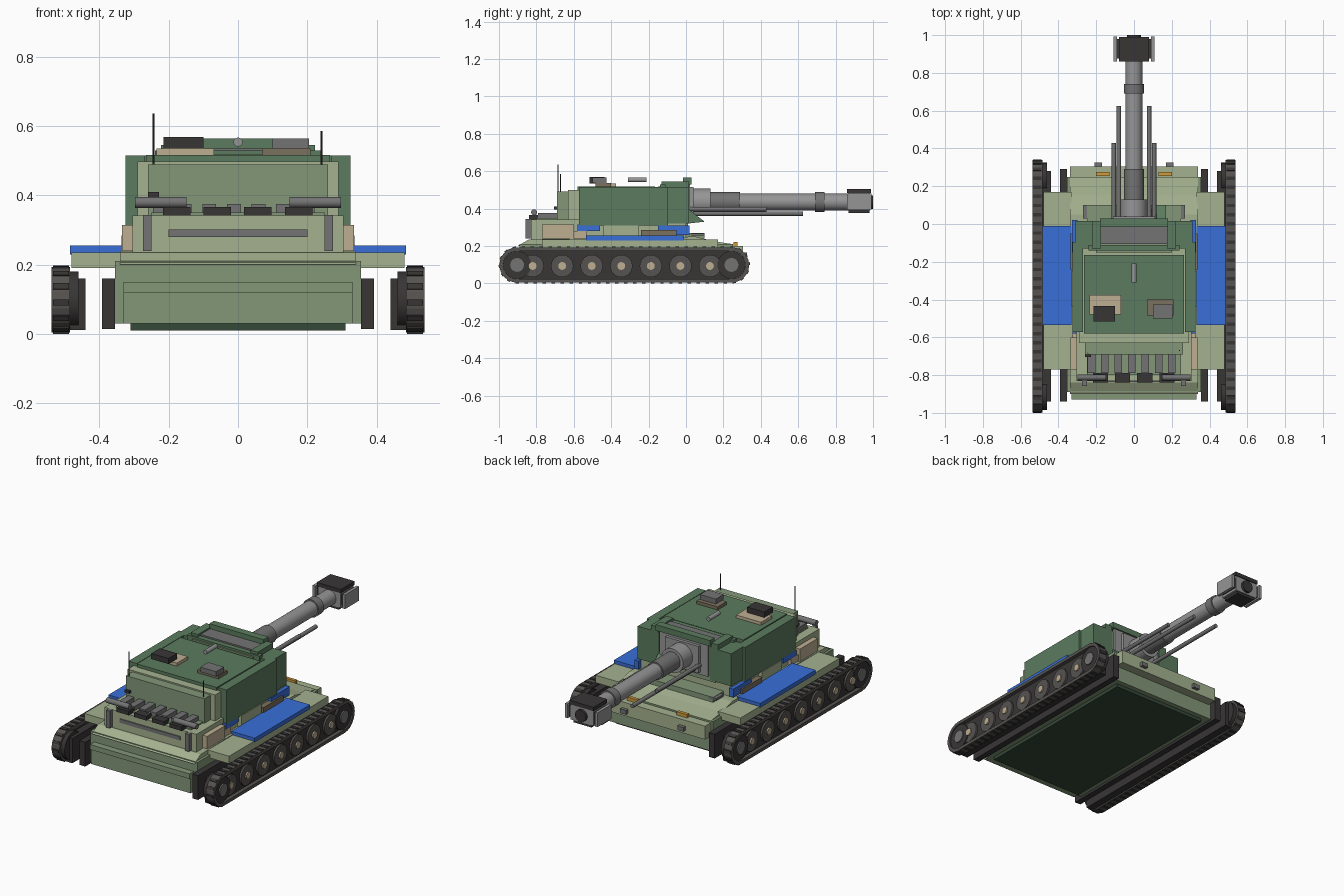
import bpy, bmesh, math
from mathutils import Matrix, Vector

if "Cube" in bpy.data.objects:
    bpy.data.objects.remove(bpy.data.objects["Cube"])

COL = dict(green=(.36, .48, .37), mid=(.51, .59, .47), light=(.64, .69, .56), tan=(.74, .68, .57),
           brown=(.48, .44, .37), blue=(.23, .43, .84), dark=(.23, .22, .22), grey=(.45, .45, .45),
           steel=(.58, .58, .58), rubber=(.34, .33, .32), amber=(.8, .6, .25), belly=(.22, .29, .23))
MATS = {}
for n, c in COL.items():
    MATS[n] = bpy.data.materials.new(n + "_paint")
    MATS[n].diffuse_color = (*[v ** 2.2 for v in c], 1)


def finish(bm, name, col):
    bmesh.ops.recalc_face_normals(bm, faces=bm.faces)
    me = bpy.data.meshes.new(name)
    bm.to_mesh(me)
    bm.free()
    me.materials.append(MATS[col])
    ob = bpy.data.objects.new(name, me)
    bpy.context.collection.objects.link(ob)
    return ob


def boxes(name, col, *specs, mirror=False):
    """each spec: x0, x1, y0, y1, z0, z1"""
    bm = bmesh.new()
    for s in specs:
        for sg in ((1, -1) if mirror else (1,)):
            c = Vector((sg * (s[0] + s[1]) / 2, (s[2] + s[3]) / 2, (s[4] + s[5]) / 2))
            d = Matrix.Diagonal((s[1] - s[0], s[3] - s[2], s[5] - s[4], 1))
            bmesh.ops.create_cube(bm, size=1, matrix=Matrix.Translation(c) @ d)
    return finish(bm, name, col)


def rods(name, col, axis, r, *specs, mirror=False, n=20):
    """each spec: start point x, y, z and length along the axis"""
    bm = bmesh.new()
    rot = {'x': Matrix.Rotation(math.pi / 2, 4, 'Y'), 'y': Matrix.Rotation(-math.pi / 2, 4, 'X'),
           'z': Matrix.Identity(4)}[axis]
    for x, y, z, l in specs:
        for sg in ((1, -1) if mirror else (1,)):
            c = Vector((x, y, z))
            c['xyz'.index(axis)] += l / 2
            c.x *= sg
            bmesh.ops.create_cone(bm, cap_ends=True, segments=n, radius1=r, radius2=r, depth=l,
                                  matrix=Matrix.Translation(c) @ rot)
    ob = finish(bm, name, col)
    for p in ob.data.polygons:
        p.use_smooth = len(p.vertices) == 4
    ob.data.set_sharp_from_angle(angle=math.radians(40))
    return ob


def prism(name, col, pts, *spans):
    """y,z profile extruded along x over each span"""
    bm = bmesh.new()
    for x0, x1 in spans:
        f = bm.faces.new([bm.verts.new((x0, y, z)) for y, z in pts])
        g = bmesh.ops.extrude_face_region(bm, geom=[f])
        bmesh.ops.translate(bm, vec=(x1 - x0, 0, 0),
                            verts=[v for v in g['geom'] if isinstance(v, bmesh.types.BMVert)])
    return finish(bm, name, col)


# Hull
boxes("hull", "mid", (-.355, .355, -.89, .25, .03, .21))
boxes("belly_plate", "belly", (-.31, .31, -.86, .22, .01, .03))
boxes("rear_ledge", "mid", (-.33, .33, -.93, -.89, .12, .15), (-.33, .33, -.92, -.89, .03, .12))
boxes("nose_plate", "light", (-.34, .34, .25, .305, .12, .2))
prism("glacis", "light", [(.25, .2), (.25, .21), (.15, .225), (.05, .25), (.05, .2)], (-.34, .34))
boxes("fenders", "light", (.33, .48, -.77, .17, .19, .235), mirror=True)
prism("hull_shoulder", "light", [(-.9, .2), (-.84, .235), (.05, .25), (.1, .2)], (-.34, .34))
boxes("fender_blue_panels", "blue", (.33, .485, -.535, -.01, .23, .255), mirror=True)
boxes("marker_lamps", "amber", (.13, .2, .255, .275, .2, .22), mirror=True)
boxes("tow_hooks", "grey", (.17, .21, .3, .325, .14, .165), mirror=True)
boxes("superstructure", "light", (-.305, .305, -.83, .0, .21, .342))
boxes("front_deck_step", "mid", (-.25, .25, 0, .1, .24, .27))
boxes("deck_latches", "grey", (.22, .27, .03, .1, .255, .268), mirror=True)

# Stowage on the hull sides
boxes("stowage_tan", "tan", (.305, .335, -.77, -.6, .24, .315), (.305, .325, -.6, -.53, .24, .28), mirror=True)
boxes("stowage_brown", "brown", (.305, .337, -.24, -.05, .255, .285), mirror=True)
boxes("stowage_blue", "blue", (.3, .328, -.15, .02, .26, .31), (.3, .325, -.58, -.46, .28, .315), mirror=True)
boxes("stowage_green", "light", (.3, .33, -.44, -.25, .24, .31), mirror=True)

# Rear plate fittings and engine rack
boxes("rear_brackets", "grey", (.25, .274, -.857, -.83, .24, .343), mirror=True)
boxes("rear_slot", "grey", (-.2, .2, -.836, -.83, .28, .302))
boxes("rack_base", "mid", (-.25, .25, -.8, -.66, .335, .35))
boxes("rack_slats", "grey", *[(-.245 + i * .071, -.205 + i * .071, -.79, -.67, .345, .375) for i in range(7)])
boxes("rear_blocks", "dark", *[(c - .04, c + .04, -.84, -.79, .342, .366) for c in (-.177, -.06, .057, .175)])
rods("rear_tubes", "grey", 'x', .016, (.148, -.812, .38, .15), mirror=True)

# Turret
boxes("turret_bustle", "mid", (-.26, .26, -.69, -.56, .34, .49))
boxes("turret_body", "light", (-.29, .29, -.63, -.04, .31, .498))
boxes("turret_roof", "green", (-.265, .265, -.58, -.165, .49, .517))
boxes("side_armour", "green", (.27, .325, -.573, -.095, .31, .515), mirror=True)
boxes("front_cheeks", "green", (.17, .31, -.13, .015, .32, .515), (.175, .222, -.13, .015, .5, .545), mirror=True)
boxes("turret_front", "mid", (-.2, .2, -.15, .01, .31, .518))
boxes("front_brow", "green", (-.18, .18, -.015, .03, .53, .565), (-.24, .24, -.14, -.11, .49, .53))
boxes("brow_plate", "grey", (-.18, .18, -.105, -.01, .515, .536))
prism("cheek_wedges", "green", [(.01, .32), (.1, .33), (.06, .36), (.01, .4)], (.07, .17))

# Roof fittings
boxes("left_hatch_plate", "tan", (-.235, -.07, -.48, -.375, .515, .535))
boxes("left_hatch_box", "dark", (-.215, -.1, -.515, -.435, .535, .568))
boxes("right_hatch_plate", "brown", (.07, .21, -.485, -.4, .515, .536))
boxes("right_hatch_box", "grey", (.1, .205, -.5, -.425, .536, .565))
rods("roof_sight", "steel", 'y', .013, (0, -.31, .554, .1))
rods("left_antenna", "dark", 'z', .003, (-.244, -.684, .4, .236), n=8)
rods("right_antenna", "dark", 'z', .003, (.241, -.67, .4, .186), n=8)
boxes("antenna_base", "dark", (-.26, -.228, -.705, -.67, .395, .41))

# Gun
boxes("mantlet", "steel", (-.16, .16, .005, .022, .34, .53), (-.11, .11, .02, .04, .355, .515))
rods("gun_sleeve", "steel", 'y', .072, (0, .03, .435, .1), n=24)
rods("gun_step", "grey", 'y', .053, (0, .12, .435, .17), n=24)
rods("barrel", "steel", 'y', .045, (0, .1, .435, .77), n=24)
rods("barrel_collar", "grey", 'y', .053, (0, .69, .435, .05), n=24)
rods("long_recoil_rods", "grey", 'y', .012, (.08, .02, .373, .605), mirror=True, n=12)
rods("short_recoil_rods", "grey", 'y', .012, (.106, .02, .397, .41), mirror=True, n=12)
boxes("muzzle_brake", "steel", (-.075, .075, .865, .985, .39, .485))
boxes("muzzle_plates", "dark", (-.08, .08, .86, .99, .482, .505), (-.06, .06, .87, .98, .375, .392))
boxes("muzzle_side_blocks", "dark", (.07, .092, .875, .98, .405, .47), mirror=True)
boxes("muzzle_cheeks", "steel", (.09, .108, .86, .992, .395, .48), mirror=True)
rods("muzzle_bore", "dark", 'y', .036, (0, .9, .435, .1), n=24)

# Running gear
Y0, Y1, ZC, R = -.903, .243, .0985, .0975


def stadium(r, n=12):
    a = [(Y1 + r * math.cos(t), ZC + r * math.sin(t)) for t in [math.pi * (i / n - .5) for i in range(n + 1)]]
    return a + [(Y0 + Y1 - y, 2 * ZC - z) for y, z in a]


bm = bmesh.new()
outer, inner = stadium(R - .003), stadium(R - .022)
for sg in (1, -1):
    ring = [[bm.verts.new((sg * x, y, z)) for y, z in pts]
            for x, pts in ((.485, outer), (.538, outer), (.538, inner), (.485, inner))]
    N = len(outer)
    for k in range(4):
        for i in range(N):
            j = (i + 1) % N
            bm.faces.new((ring[k][i], ring[k][j], ring[k - 3][j], ring[k - 3][i]))
finish(bm, "track_bands", "rubber")

# Track pads spaced around the loop
bm = bmesh.new()
L, arc = Y1 - Y0, math.pi * R
for k in range(60):
    s = k / 60 * 2 * (L + arc)
    flip = s >= L + arc
    s -= (L + arc) * flip
    if s < L:
        y, z, a = Y0 + s, ZC - R + .002, 0
    else:
        a = (s - L) / R
        y, z = Y1 + (R - .002) * math.sin(a), ZC - (R - .002) * math.cos(a)
    if flip:
        y, z, a = Y0 + Y1 - y, 2 * ZC - z, a + math.pi
    for sg in (1, -1):
        bmesh.ops.create_cube(bm, size=1, matrix=Matrix.Translation((sg * .511, y, z)) @
                              Matrix.Rotation(a, 4, 'X') @ Matrix.Diagonal((.045, .018, .006, 1)))
finish(bm, "track_pads", "dark")

prism("wheel_wells", "dark", stadium(R - .021), (.487, .515), (-.515, -.487))
boxes("inner_track_runs", "dark", (.355, .393, -.94, .29, .015, .16), mirror=True)
boxes("inner_skirts", "dark", (.44, .487, -.94, .28, .012, .16), mirror=True)
rods("inner_end_wheels", "dark", 'x', .082, *[(.46, y, ZC, .03) for y in (Y0, Y1)], mirror=True, n=24)
WY = [-.82 + i * .158 for i in range(7)]
rods("road_wheels", "rubber", 'x', .06, *[(.5, y, .093, .026) for y in WY], mirror=True, n=24)
rods("road_hubs", "tan", 'x', .021, *[(.52, y, .093, .014) for y in WY], mirror=True, n=16)
rods("end_wheels", "dark", 'x', .075, *[(.5, y, ZC, .031) for y in (Y0, Y1)], mirror=True, n=24)
rods("end_hubs", "grey", 'x', .037, *[(.52, y, ZC, .018) for y in (Y0, Y1)], mirror=True, n=20)

for m in bpy.data.materials:
    if m.users and not m.is_grease_pencil:
        m.use_nodes = True
        m.node_tree.nodes["Principled BSDF"].inputs["Base Color"].default_value = m.diffuse_color
